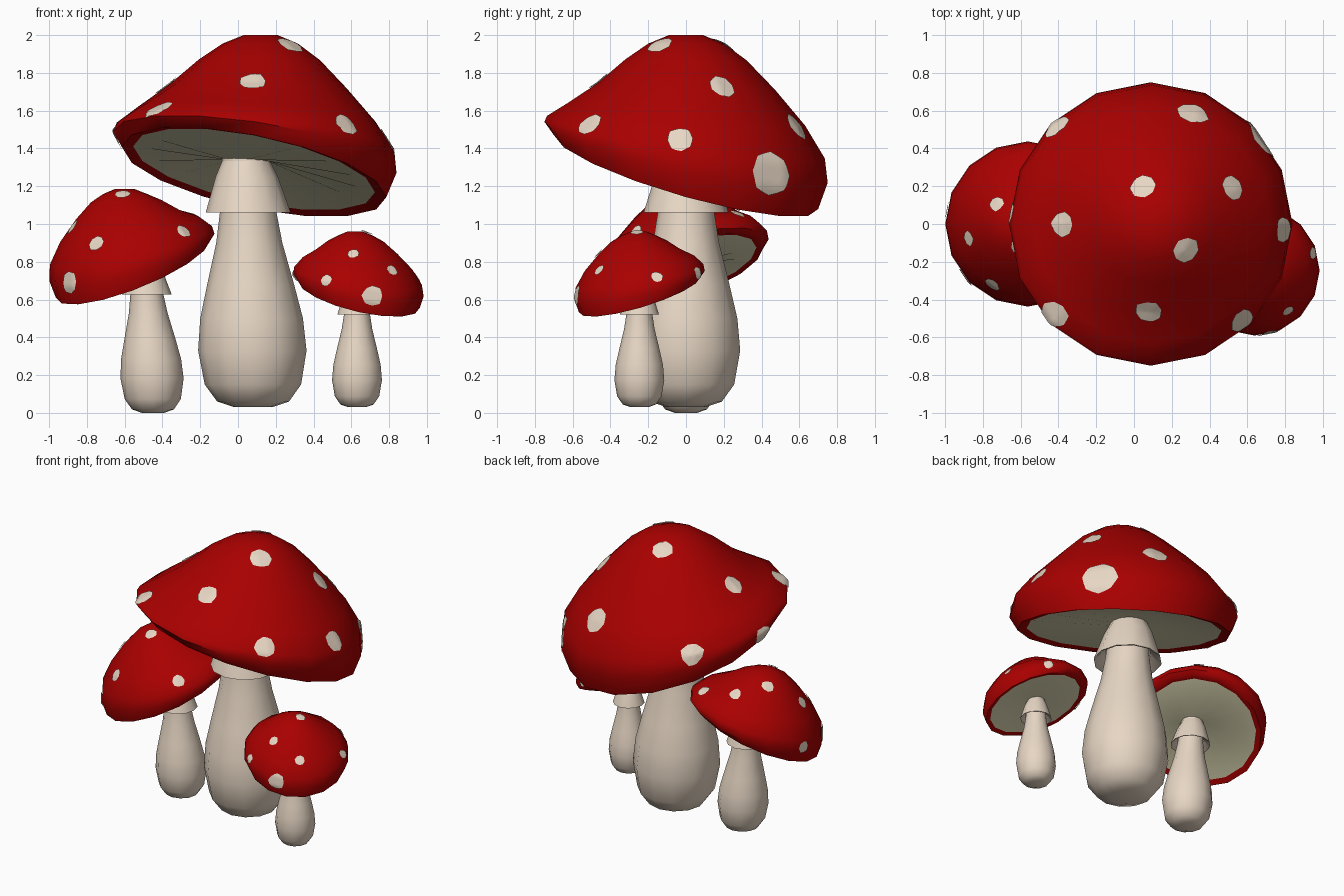
import bpy, bmesh, math, random
from mathutils import Vector
from mathutils.bvhtree import BVHTree

if "Cube" in bpy.data.objects:
    bpy.data.objects.remove(bpy.data.objects["Cube"])

random.seed(4)


def material(name, rgb):
    m = bpy.data.materials.new(name)
    m.diffuse_color = (*rgb, 1)
    m.use_nodes = True
    m.node_tree.nodes["Principled BSDF"].inputs["Base Color"].default_value = m.diffuse_color
    return m


RED = material("cap_red", (0.40, 0.0, 0.0))
CREAM = material("stem_cream", (0.84, 0.71, 0.58))
GILL = material("gill_olive", (0.74, 0.70, 0.46))


def finish(name, bm, mat, angle=50):
    me = bpy.data.meshes.new(name)
    bm.to_mesh(me)
    bm.free()
    me.materials.append(mat)
    ob = bpy.data.objects.new(name, me)
    bpy.context.collection.objects.link(ob)
    bpy.ops.object.select_all(action='DESELECT')
    ob.select_set(True)
    bpy.context.view_layer.objects.active = ob
    bpy.ops.object.shade_smooth_by_angle(angle=math.radians(angle))
    return ob


def loft(rings, n, cap_ends=(False, False)):
    """Skin rings of (cx, cy, z, radius, slope_x, slope_y), listed top to bottom."""
    bm = bmesh.new()
    loops = []
    for cx, cy, z, r, sx, sy in rings:
        loop = []
        for i in range(n):
            a = 2 * math.pi * i / n
            x, y = r * math.cos(a), r * math.sin(a)
            loop.append(bm.verts.new((cx + x, cy + y, z + sx * x + sy * y)))
        loops.append(loop)
    for up, lo in zip(loops, loops[1:]):
        for i in range(n):
            j = (i + 1) % n
            bm.faces.new((up[j], up[i], lo[i], lo[j]))
    if cap_ends[0]:
        bm.faces.new(loops[0])
    if cap_ends[1]:
        bm.faces.new(loops[-1][::-1])
    return bm


def spot(bm, tree, centre, normal, size):
    """Add a thin irregular patch that follows the cap surface."""
    u = normal.orthogonal().normalized()
    v = normal.cross(u)

    def on_cap(p):
        q, nn, _, _ = tree.find_nearest(p)
        return bm.verts.new(q + nn * 0.007)

    mid = on_cap(centre)
    shape = [size * random.uniform(0.9, 1.1) for _ in range(16)]
    shape = [shape[k] if k % 2 == 0 else 0.47 * (shape[k - 1] + shape[(k + 1) % 16]) for k in range(16)]
    rings = []
    for f in (0.25, 0.5, 0.75, 1.0):
        rings.append([on_cap(centre + f * r * (u * math.cos(k * math.pi / 8) + v * math.sin(k * math.pi / 8)))
                      for k, r in enumerate(shape)])
    for i in range(16):
        j = (i + 1) % 16
        bm.faces.new((mid, rings[0][i], rings[0][j]))
        for a, b in zip(rings, rings[1:]):
            bm.faces.new((a[i], b[i], b[j], a[j]))


# shared profiles at the size of the large mushroom
# cap: radius, depth, tilt, and how far a fuller cap bulges there
CAP = [(0.09, 0.0, 0, 0), (0.2, 0.045, 0, 0), (0.32, 0.13, 0.03, 0.02), (0.47, 0.272, 0.12, 0.04),
       (0.63, 0.42, 0.33, 0.055), (0.735, 0.54, 0.55, 0.03), (0.75, 0.62, 0.77, 0),
       (0.70, 0.725, 1, 0), (0.64, 0.71, 1, 0)]
STEM = [(0.12, 1.38), (0.15, 1.03), (0.175, 0.87), (0.23, 0.65), (0.272, 0.47),   # radius, height
        (0.287, 0.3), (0.255, 0.12), (0.19, 0.03), (0.1, 0.0)]
COLLAR = [(0.115, 1.33), (0.165, 1.22), (0.225, 1.03), (0.215, 1.03), (0.15, 1.09)]


def mushroom(name, s, full, apex, rim, tilt, foot, top, spots):
    # cap skin, sheared so the rim tilts while the crown stays level
    def centre(d):
        t = min(d / 0.7, 1)
        return [a + (b - a) * t for a, b in zip(apex[:2], rim)]
    rings = []
    for r, d, f, b in CAP:
        f += b * full * 3
        rings.append((*centre(d), apex[2] - (d - b * full) * s, r * s, f * tilt[0], f * tilt[1]))
    bm = loft(rings, 16, (True, False))
    bm.normal_update()
    tree = BVHTree.FromBMesh(bm)
    finish(name + "_cap", bm, RED)

    # gills, from the inside of the rim up to the stem
    gill_top = (top[0], top[1], apex[2] - 0.66 * s, 0.1 * s, 0, 0)
    bm = loft([rings[-1], gill_top], 16, (False, True))
    finish(name + "_gills", bm, GILL)

    # stem and collar follow a gentle lean
    grow = (apex[2] - 0.6 * s - foot[2]) / 1.37

    def stalk(profile):
        out = []
        for r, h in profile:
            t = (h / 1.37) ** 1.5
            out.append((foot[0] + (top[0] - foot[0]) * t, foot[1] + (top[1] - foot[1]) * t,
                        foot[2] + h * grow, r * s, 0, 0))
        return out
    finish(name + "_stem", loft(stalk(STEM), 12, (True, True)), CREAM)
    finish(name + "_collar", loft(stalk(COLLAR), 12), CREAM)

    # spots: a size factor, then (x, y) dropped onto the cap or (x, y, z) snapped to its side
    bm = bmesh.new()
    for k, *p in spots:
        if len(p) == 2:
            q, n, _, _ = tree.ray_cast(Vector((*p, 3)), Vector((0, 0, -1)))
        else:
            q, n, _, _ = tree.find_nearest(Vector(p))
        if q is not None:
            spot(bm, tree, q, n, s * 0.07 * k)
    finish(name + "_spots", bm, CREAM)


mushroom("large", 1.0, 0, (0.12, 0, 2.0), (0.085, 0), (-0.19, -0.28), (0.08, 0, 0.03), (0.04, 0),
         [(1, 0.05, 0.2), (1, 0.52, 0.19), (1, 0.275, -0.14), (1, -0.375, 0), (1, 0.075, -0.46),
          (1.25, 0.31, 0.585), (1.15, -0.42, 0.52), (1.1, -0.42, -0.48), (1, 0.57, -0.505),
          (1, 0.79, -0.03, 1.45), (1, -0.67, 0.05, 1.45), (1.65, 0.68, 0.46, 1.27)])

mushroom("left", 0.583, 1, (-0.6, 0, 1.185), (-0.557, 0), (0.37, 0.28), (-0.45, 0, 0.0), (-0.5, 0),
         [(1, -0.83, 0.345), (1, -0.725, 0.105), (1, -0.87, -0.075), (1.1, -0.755, -0.33, 0.905),
          (1, -0.985, 0.07, 0.75), (1, -0.61, -0.12), (1, -0.31, -0.25, 0.935), (1, -0.33, 0.27),
          (1, -0.57, 0.25), (1.5, -0.89, -0.28, 0.69)])

mushroom("small", 0.46, 1, (0.62, -0.25, 0.96), (0.64, -0.245), (-0.22, 0.29), (0.63, -0.247, 0.03), (0.63, -0.247),
         [(1, 0.96, -0.155, 0.73), (1, 0.82, -0.465, 0.76), (1, 0.68, -0.26), (1, 0.61, -0.46, 0.84),
          (1, 0.47, -0.53, 0.70), (1, 0.31, -0.22, 0.73), (1, 0.76, 0.03, 0.73), (1, 0.5, -0.05),
          (1.7, 0.71, -0.57, 0.62)])
